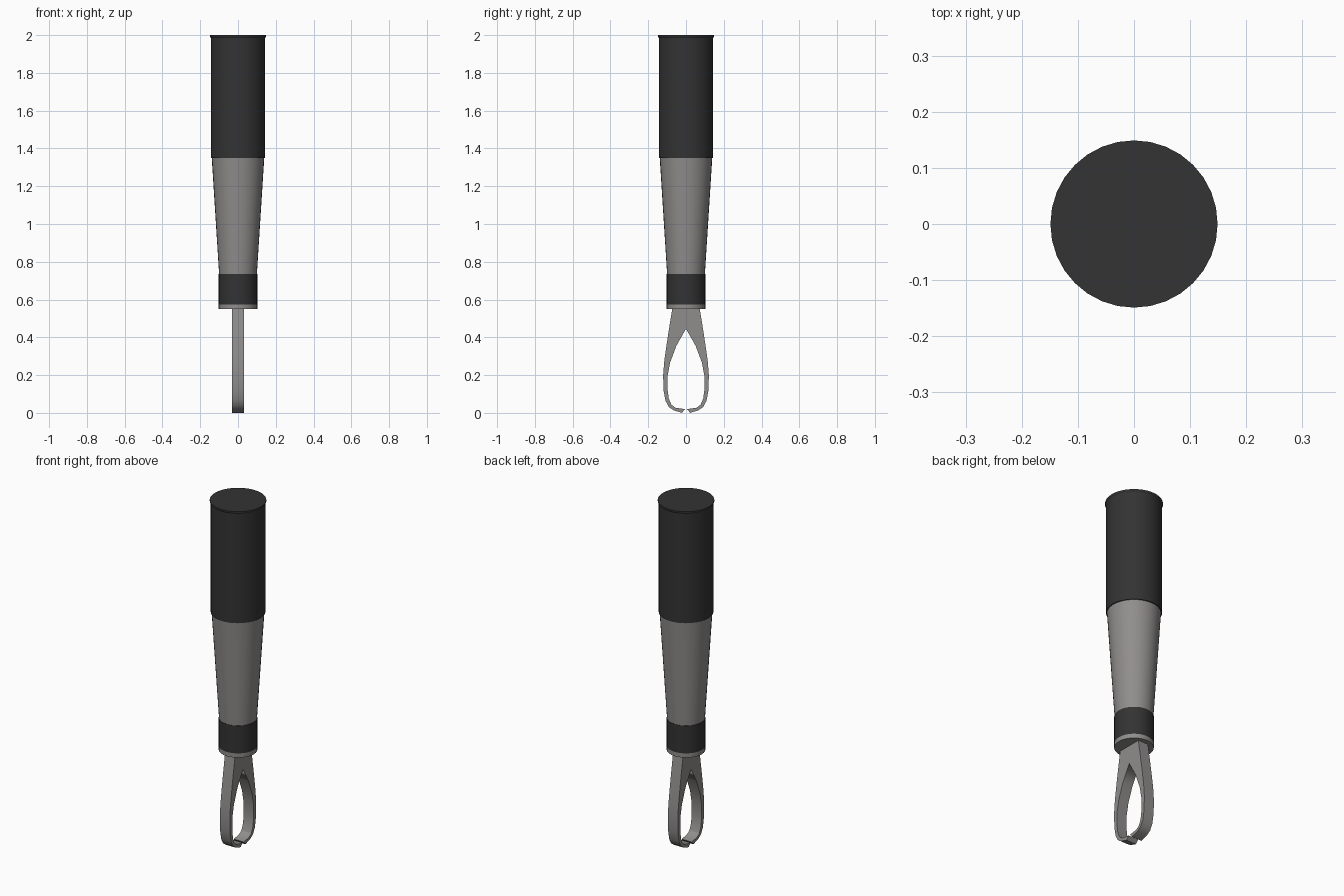
import bpy, bmesh, math

if "Cube" in bpy.data.objects:
    bpy.data.objects.remove(bpy.data.objects["Cube"])


def material(name, rgb):
    m = bpy.data.materials.new(name)
    m.diffuse_color = (*rgb, 1)
    m.use_nodes = True
    m.node_tree.nodes["Principled BSDF"].inputs["Base Color"].default_value = m.diffuse_color
    return m


black = material("black_plastic", (0.033, 0.033, 0.033))
grey = material("warm_grey_metal", (0.28, 0.27, 0.265))


def finish(name, bm, mat):
    bmesh.ops.recalc_face_normals(bm, faces=bm.faces)
    me = bpy.data.meshes.new(name)
    bm.to_mesh(me)
    bm.free()
    me.materials.append(mat)
    me.polygons.foreach_set("use_smooth", [True] * len(me.polygons))
    me.set_sharp_from_angle(angle=math.radians(30))
    ob = bpy.data.objects.new(name, me)
    bpy.context.collection.objects.link(ob)
    return ob


def turned(name, profile, mat, sides=32):
    """Closed solid of revolution from (radius, z) points."""
    bm = bmesh.new()
    rings = [[bm.verts.new((r * math.cos(2 * math.pi * i / sides),
                            r * math.sin(2 * math.pi * i / sides), z))
              for i in range(sides)] for r, z in profile]
    for a, b in zip(rings, rings[1:]):
        for i in range(sides):
            j = (i + 1) % sides
            bm.faces.new((a[i], a[j], b[j], b[i]))
    bm.faces.new(rings[0])
    bm.faces.new(rings[-1])
    return finish(name, bm, mat)


# Handle: grip with a thin top lip, tapered neck, collar and end ring
turned("grip", [(0.144, 1.35), (0.144, 1.985), (0.149, 1.993), (0.149, 2.0)], black)
turned("tapered_neck", [(0.1, 0.735), (0.139, 1.35)], grey)
turned("collar", [(0.102, 0.575), (0.102, 0.735)], black)
turned("end_ring", [(0.102, 0.55), (0.102, 0.575)], grey)

# Pincer fork: half outline as (outer, inner) pairs of (y, z), mirrored across y
pairs = [((0.073, 0.55), (0.0, 0.55)),
         ((0.09, 0.445), (0.0, 0.445)),
         ((0.103, 0.36), (0.051, 0.355)),
         ((0.115, 0.275), (0.083, 0.27)),
         ((0.121, 0.2), (0.097, 0.2)),
         ((0.119, 0.12), (0.098, 0.125)),
         ((0.109, 0.065), (0.091, 0.075)),
         ((0.092, 0.032), (0.077, 0.043)),
         ((0.066, 0.014), (0.055, 0.027)),
         ((0.022, 0.0), (0.005, 0.02))]
bm = bmesh.new()
W = 0.032
rows = [[bm.verts.new((x, *p)) for p in pair for x in (-W, W)] for pair in pairs]
for k, (a, b) in enumerate(zip(rows, rows[1:])):
    bm.faces.new((a[0], a[2], b[2], b[0]))
    bm.faces.new((a[1], b[1], b[3], a[3]))
    bm.faces.new((a[0], b[0], b[1], a[1]))
    if k:
        bm.faces.new((a[2], a[3], b[3], b[2]))
for r in (rows[0], rows[-1]):
    bm.faces.new((r[0], r[1], r[3], r[2]))
fork = finish("pincer_fork", bm, grey)
mirror = fork.modifiers.new("mirror", 'MIRROR')
mirror.use_axis = (False, True, False)
mirror.use_clip = True
mirror.merge_threshold = 0.001
